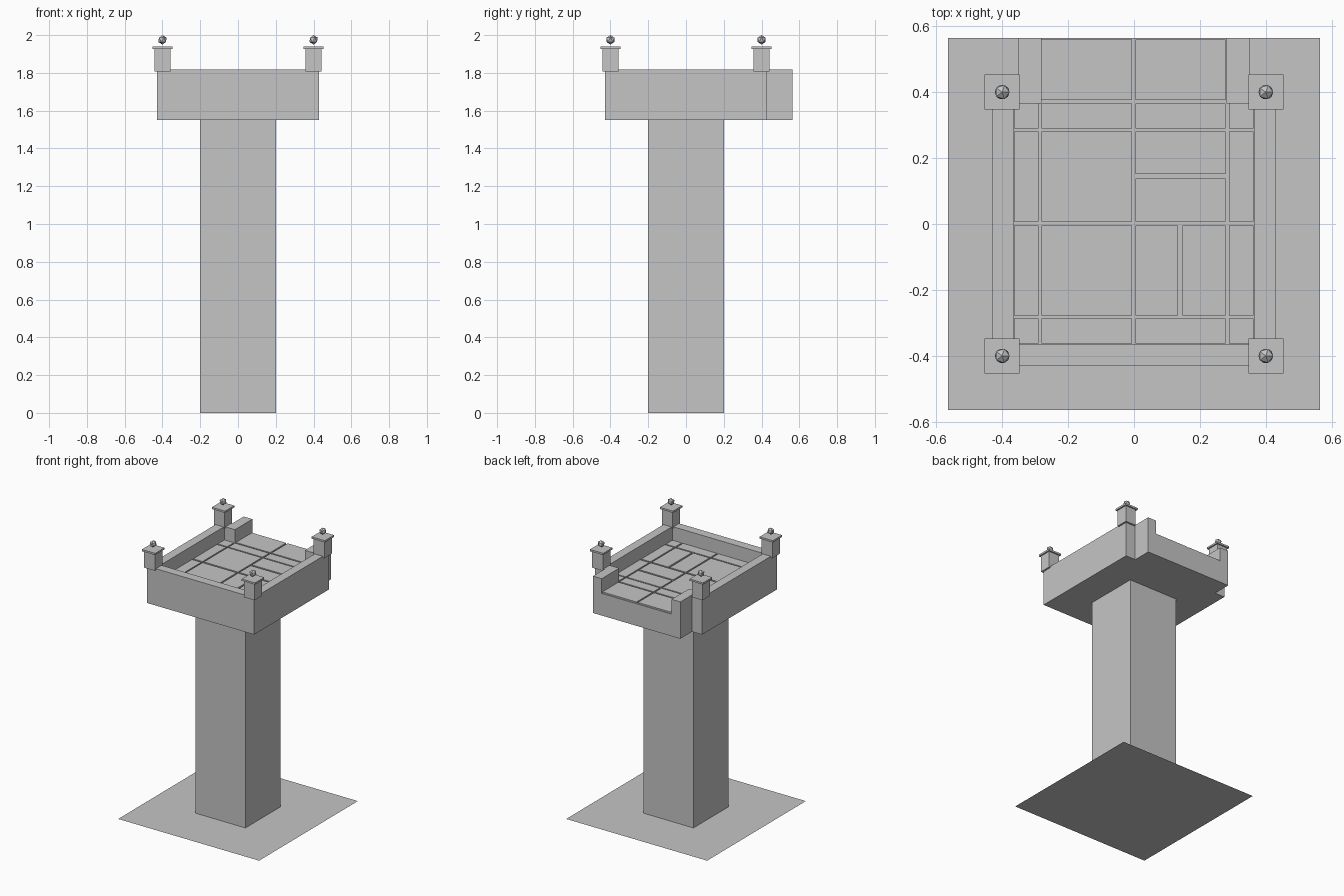
import bpy
import bmesh

cube = bpy.data.objects.get("Cube")
if cube:
    bpy.data.objects.remove(cube, do_unlink=True)

stone = bpy.data.materials.new("grey_stone")
stone.use_nodes = True
GREY = (0.56, 0.56, 0.56, 1)
stone.diffuse_color = GREY
stone.node_tree.nodes["Principled BSDF"].inputs["Base Color"].default_value = GREY


def finish(name, bm):
    mesh = bpy.data.meshes.new(name)
    bm.to_mesh(mesh)
    bm.free()
    mesh.materials.append(stone)
    obj = bpy.data.objects.new(name, mesh)
    bpy.context.collection.objects.link(obj)
    return obj


def add_prism(bm, outline, bottom, top):
    """Extrude a flat outline between two heights."""
    face = bm.faces.new([bm.verts.new((x, y, bottom)) for x, y in outline])
    grown = bmesh.ops.extrude_face_region(bm, geom=[face])["geom"]
    for v in grown:
        if isinstance(v, bmesh.types.BMVert):
            v.co.z = top
    bmesh.ops.recalc_face_normals(bm, faces=bm.faces)


def rect(x0, x1, y0, y1):
    return [(x0, y0), (x1, y0), (x1, y1), (x0, y1)]


def prism(name, outline, bottom, top):
    bm = bmesh.new()
    add_prism(bm, outline, bottom, top)
    return finish(name, bm)


def mirrored(half):
    """Close a right-hand outline with its reflection across x = 0."""
    return half + [(-x, y) for x, y in reversed(half)]


SLAB, FLOOR, TILE, WALL = 1.55, 1.71, 1.72, 1.817
OUT, IN, STEP, GATE, BACK = 0.43, 0.365, 0.35, 0.28, 0.565

# Ground sheet
bm = bmesh.new()
bm.faces.new([bm.verts.new((x, y, 0)) for x, y in rect(-BACK, BACK, -BACK, BACK)])
finish("ground_sheet", bm)

# Supporting column
prism("column", rect(-0.2, 0.2, -0.2, 0.2), 0, SLAB)

# Parapet with a rear gateway, and the floor slab it surrounds
inner = [(IN, -IN), (IN, IN), (GATE, IN), (GATE, BACK)]
outer = [(STEP, BACK), (STEP, OUT), (OUT, OUT), (OUT, -OUT)]
prism("parapet", mirrored(inner + outer), SLAB, WALL)
prism("floor_slab", mirrored(inner), SLAB, FLOOR)

# Raised paving: border strips, large slabs and split slabs
columns = [(-0.364, -0.29), (-0.28, -0.006), (0.005, 0.278), (0.288, 0.362)]
rows = [(-0.362, -0.287), (-0.277, -0.005), (0.008, 0.28), (0.29, 0.365), (0.376, 0.56)]
bm = bmesh.new()
for j, (y0, y1) in enumerate(rows):
    for i, (x0, x1) in enumerate(columns):
        if j == 4 and i in (0, 3):
            continue
        if (i, j) == (2, 1):
            pieces = [(x0, 0.134, y0, y1), (0.147, x1, y0, y1)]
        elif (i, j) == (2, 2):
            pieces = [(x0, x1, y0, 0.138), (x0, x1, 0.151, y1)]
        else:
            pieces = [(x0, x1, y0, y1)]
        for piece in pieces:
            add_prism(bm, rect(*piece), FLOOR - 0.005, TILE)
finish("paving", bm)

# Corner piers, each with a cap and a faceted ball
for side, sx in (("right", -1), ("left", 1)):
    for end, sy in (("front", -1), ("back", 1)):
        x, y = sx * 0.4, sy * 0.4
        tag = f"{end}_{side}"
        for part, r, bottom, top in (("pier", 0.043, 1.807, 1.927),
                                     ("pier_cap", 0.053, 1.927, 1.94)):
            prism(f"{tag}_{part}", rect(x - r, x + r, y - r, y + r), bottom, top)
        bm = bmesh.new()
        bmesh.ops.create_icosphere(bm, subdivisions=1, radius=0.025)
        bmesh.ops.translate(bm, verts=bm.verts, vec=(x, y, 1.975))
        finish(f"{tag}_ball", bm)
